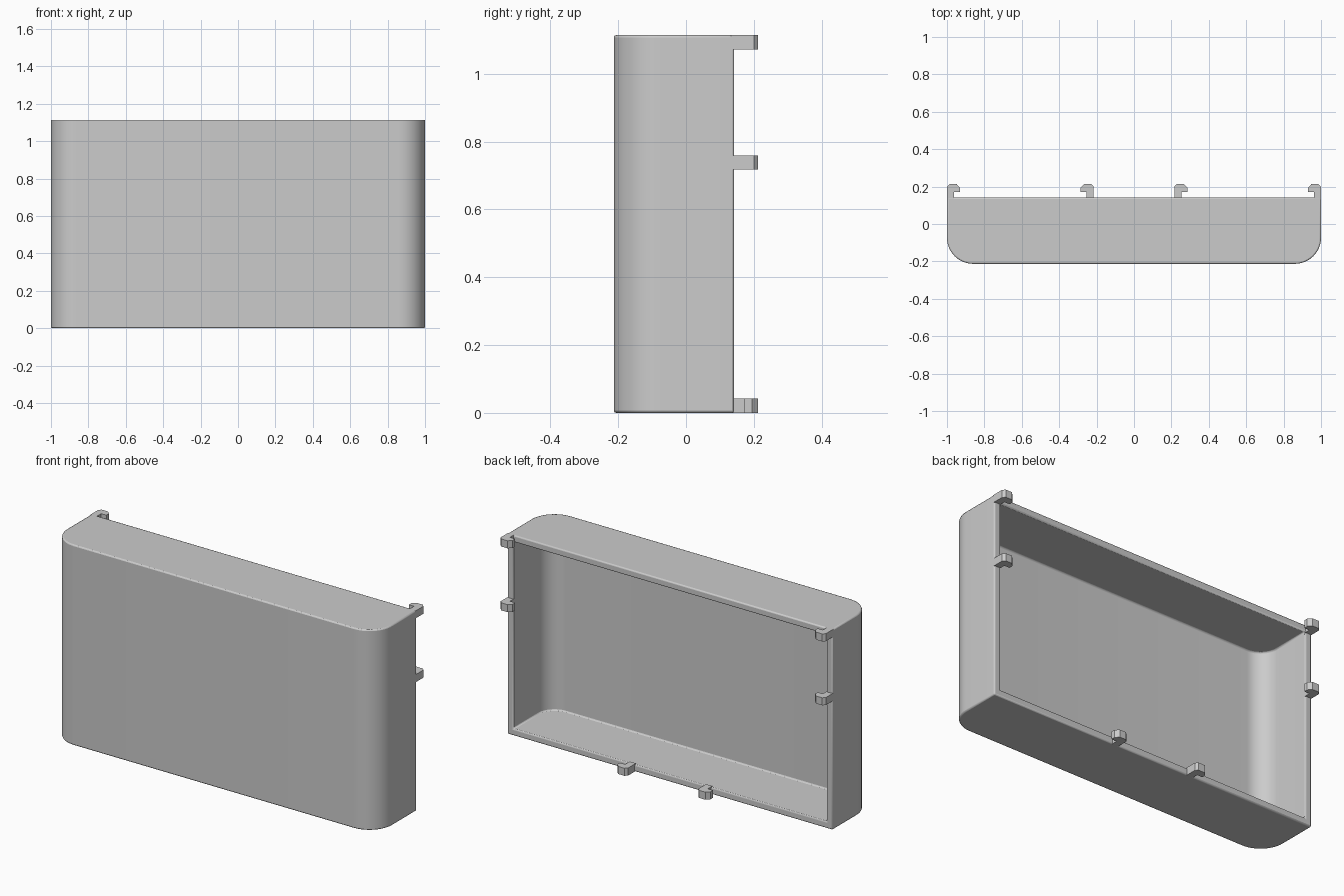
import bpy, bmesh, math

cube = bpy.data.objects.get("Cube")
if cube:
    bpy.data.objects.remove(cube)

HEIGHT, WALL = 1.114, 0.038
FRONT, BACK = -0.213, 0.142
CLIP_HEIGHT = 0.042

grey = bpy.data.materials.new("light grey plastic")
grey.use_nodes = True
colour = (0.6, 0.6, 0.6, 1)
grey.diffuse_color = colour
grey.node_tree.nodes["Principled BSDF"].inputs["Base Color"].default_value = colour


def prism(bm, outline, z0, z1):
    """Closed prism standing on an x-y outline; returns its side faces."""
    low = [bm.verts.new((x, y, z0)) for x, y in outline]
    high = [bm.verts.new((x, y, z1)) for x, y in outline]
    bm.faces.new(low[::-1])
    bm.faces.new(high)
    return [bm.faces.new((low[i - 1], low[i], high[i], high[i - 1]))
            for i in range(len(low))]


def finish(bm, name):
    bmesh.ops.recalc_face_normals(bm, faces=bm.faces[:])
    mesh = bpy.data.meshes.new(name)
    bm.to_mesh(mesh)
    bm.free()
    mesh.materials.append(grey)
    obj = bpy.data.objects.new(name, mesh)
    bpy.context.collection.objects.link(obj)
    return obj


def tray_outline(half, front, radius, steps=12):
    """Two rounded front corners; the closing edge is the straight back."""
    points = [(half, BACK)]
    for side, start in ((1, 0), (-1, -90)):
        for i in range(steps + 1):
            a = math.radians(start - 90 * i / steps)
            points.append((side * (half - radius) + radius * math.cos(a),
                           front + radius + radius * math.sin(a)))
    return points + [(-half, BACK)]


# Hollow cover, open at the back, with a flat rim joining both skins
bm = bmesh.new()
outer = prism(bm, tray_outline(1, FRONT, 0.14), 0, HEIGHT)
inner = prism(bm, tray_outline(1 - WALL, FRONT + WALL, 0.14 - WALL), WALL, HEIGHT - WALL)
for a, b in zip(outer[0].verts[:], inner[0].verts[:]):
    a_next = outer[0].verts[(outer[0].verts[:].index(a) + 1) % 4]
    b_next = inner[0].verts[(inner[0].verts[:].index(b) + 1) % 4]
    bm.faces.new((a, a_next, b_next, b))
bmesh.ops.delete(bm, geom=[outer[0], inner[0]], context='FACES_ONLY')
cover = finish(bm, "cover_shell")

# Slightly softened edges
bevel = cover.modifiers.new("soft edges", 'BEVEL')
bevel.width = 0.007
bevel.segments = 2
bevel.limit_method = 'ANGLE'
bevel.angle_limit = math.radians(40)

bpy.context.view_layer.objects.active = cover
cover.select_set(True)
bpy.ops.object.shade_smooth_by_angle(angle=math.radians(35))
cover.select_set(False)

# Hook seen from above: stem from x = 0, head reaching towards +x
HOOK = [(0, BACK - 0.01), (0, 0.2), (0.013, 0.213), (0.052, 0.213),
        (0.07, 0.194), (0.07, 0.172), (WALL, 0.172), (WALL, BACK - 0.01)]


def clip(name, x, direction, z):
    bm = bmesh.new()
    prism(bm, [(x + direction * px, py) for px, py in HOOK], z, z + CLIP_HEIGHT)
    finish(bm, name)


# Side clips hook inwards, bottom clips hook outwards
for side, label in ((1, "left"), (-1, "right")):
    clip(label + "_top_clip", side, -side, HEIGHT - CLIP_HEIGHT)
    clip(label + "_middle_clip", side, -side, 0.717)
    clip(label + "_bottom_clip", side * 0.216, side, 0)
